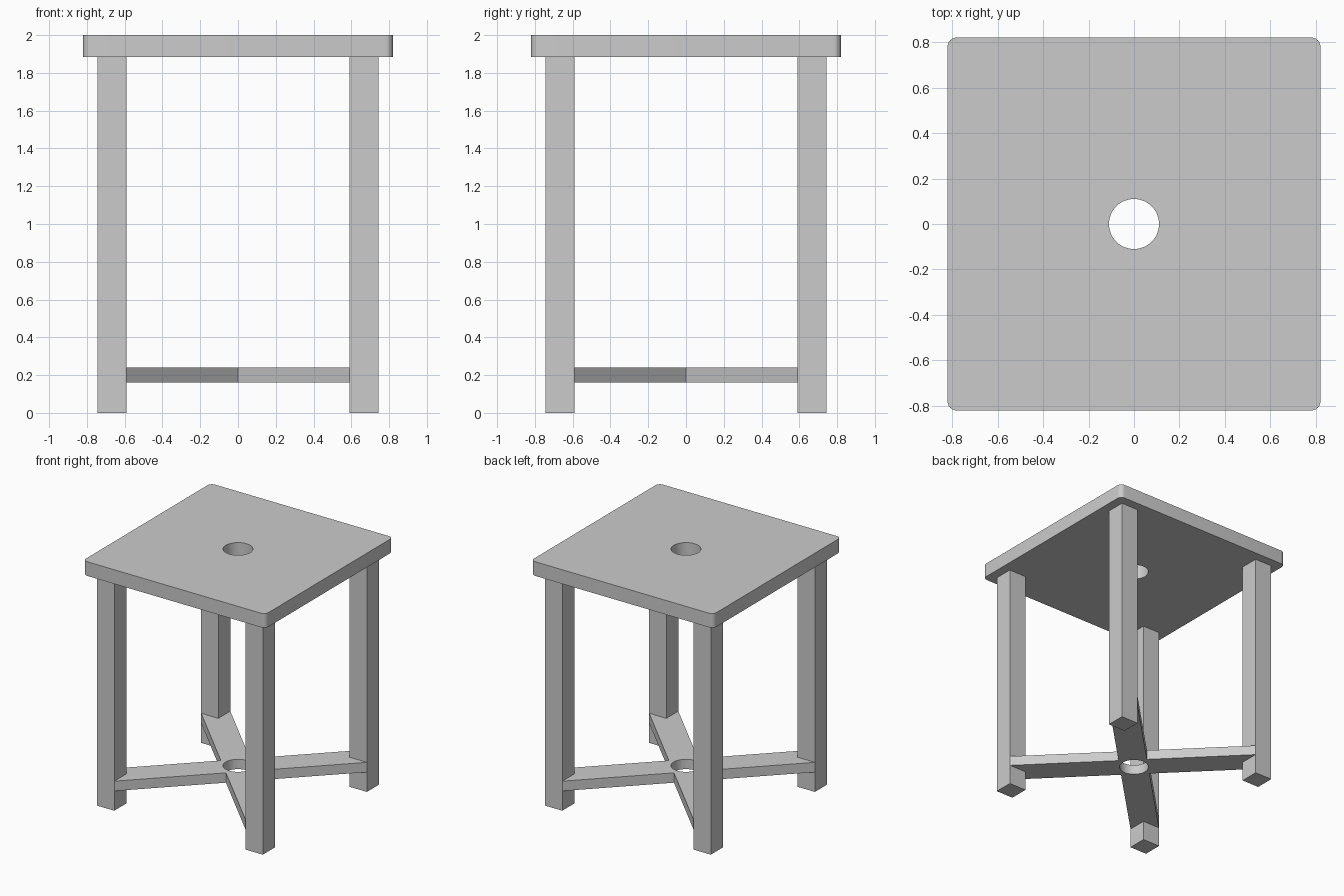
import bpy
import bmesh
from math import radians
from mathutils import Matrix

cube = bpy.data.objects.get("Cube")
if cube:
    bpy.data.objects.remove(cube, do_unlink=True)

HALF, TOP_LOW, TOP_HIGH, CORNER = 0.82, 1.885, 2.0, 0.04
LEG_IN, LEG_OUT = 0.59, 0.745
BRACE_LOW, BRACE_HIGH = 0.16, 0.24
HOLE = 0.11

grey = bpy.data.materials.new("light_grey")
grey.use_nodes = True
colour = (0.6, 0.6, 0.6, 1)
grey.diffuse_color = colour
grey.node_tree.nodes["Principled BSDF"].inputs["Base Color"].default_value = colour


def add_object(name, bm):
    bmesh.ops.recalc_face_normals(bm, faces=bm.faces)
    mesh = bpy.data.meshes.new(name)
    bm.to_mesh(mesh)
    bm.free()
    mesh.materials.append(grey)
    obj = bpy.data.objects.new(name, mesh)
    bpy.context.collection.objects.link(obj)
    return obj


def prism(name, outline, low, high, round_by=0):
    """Extrude a flat outline upwards, optionally rounding its upright edges."""
    bm = bmesh.new()
    face = bm.faces.new([bm.verts.new((x, y, low)) for x, y in outline])
    new = bmesh.ops.extrude_face_region(bm, geom=[face])["geom"]
    verts = [v for v in new if isinstance(v, bmesh.types.BMVert)]
    bmesh.ops.translate(bm, verts=verts, vec=(0, 0, high - low))
    if round_by:
        edges = [e for e in bm.edges
                 if abs(e.verts[0].co.z - e.verts[1].co.z) > 0.01]
        bmesh.ops.bevel(bm, geom=edges, offset=round_by, segments=6,
                        profile=0.5, affect='EDGES')
    return add_object(name, bm)


def rectangle(x0, y0, x1, y1):
    return [(x0, y0), (x1, y0), (x1, y1), (x0, y1)]


def select_only(obj):
    bpy.ops.object.select_all(action='DESELECT')
    obj.select_set(True)
    bpy.context.view_layer.objects.active = obj


def drill(obj):
    """Cut the round central hole, then smooth the curved walls."""
    bm = bmesh.new()
    bmesh.ops.create_cone(bm, cap_ends=True, segments=48, radius1=HOLE,
                          radius2=HOLE, depth=3,
                          matrix=Matrix.Translation((0, 0, 1)))
    cutter = add_object("hole_cutter", bm)
    cutter.hide_render = True
    mod = obj.modifiers.new("hole", 'BOOLEAN')
    mod.operation, mod.solver, mod.object = 'DIFFERENCE', 'EXACT', cutter
    select_only(obj)
    bpy.ops.object.modifier_apply(modifier=mod.name)
    bpy.data.objects.remove(cutter, do_unlink=True)
    select_only(obj)
    bpy.ops.object.shade_smooth_by_angle(angle=radians(30))


# Square top with rounded corners and a hole
tabletop = prism("tabletop", rectangle(-HALF, -HALF, HALF, HALF),
                 TOP_LOW, TOP_HIGH, CORNER)
drill(tabletop)

# Four square legs
for side, sx in (("left", 1), ("right", -1)):
    for end, sy in (("front", -1), ("back", 1)):
        prism(f"{end}_{side}_leg",
              rectangle(sx * LEG_IN, sy * LEG_IN, sx * LEG_OUT, sy * LEG_OUT),
              0, TOP_LOW)

# Diagonal cross brace, reaching the middle of each leg
w = (LEG_OUT - LEG_IN) / 2 ** 0.5 - 0.0005
reach = (LEG_IN + LEG_OUT) / 2 ** 0.5
arm = [(reach, -w), (reach, w), (w, w)]
cross = [Matrix.Rotation(radians(45 + 90 * i), 2) @ Matrix.Identity(2)
         for i in range(4)]
outline = [(m[0][0] * x + m[0][1] * y, m[1][0] * x + m[1][1] * y)
           for m in cross for x, y in arm]
brace = prism("cross_brace", outline, BRACE_LOW, BRACE_HIGH)
drill(brace)
